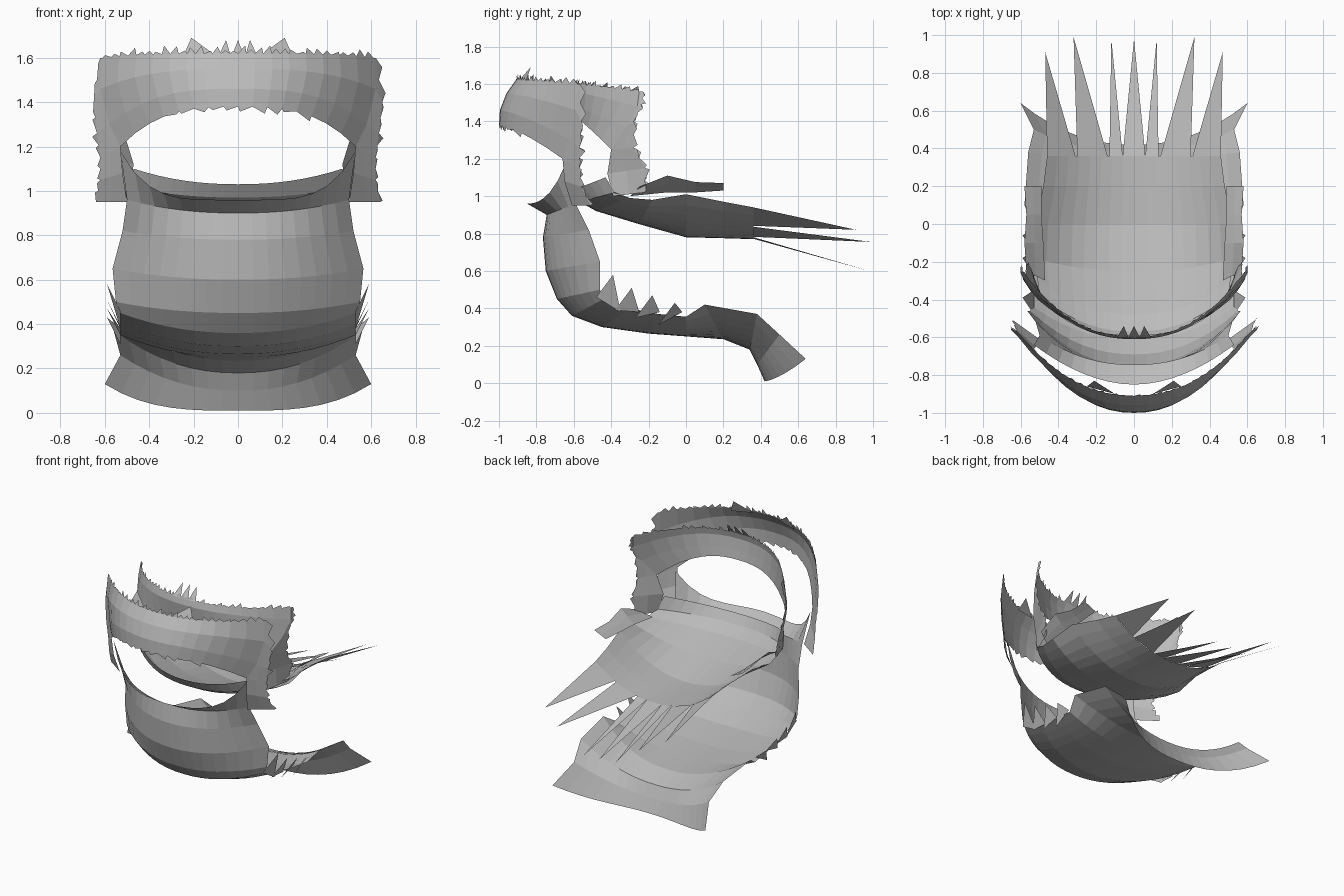
import bpy, bmesh, random
from mathutils import Vector

random.seed(4)
cube = bpy.data.objects.get("Cube")
if cube:
    bpy.data.objects.remove(cube, do_unlink=True)

grey = bpy.data.materials.new("plain_grey")
grey.use_nodes = True
COLOUR = (0.5, 0.5, 0.5, 1)
grey.diffuse_color = COLOUR
grey.node_tree.nodes["Principled BSDF"].inputs["Base Color"].default_value = COLOUR


def finish(name, bm):
    bmesh.ops.recalc_face_normals(bm, faces=bm.faces)
    mesh = bpy.data.meshes.new(name)
    bm.to_mesh(mesh)
    bm.free()
    mesh.materials.append(grey)
    bpy.context.collection.objects.link(bpy.data.objects.new(name, mesh))


def loft(bm, rows):
    """Skin a grid of faces over rows of points."""
    grid = [[bm.verts.new(p) for p in row] for row in rows]
    for a, b in zip(grid, grid[1:]):
        for i in range(len(a) - 1):
            bm.faces.new((a[i], a[i + 1], b[i + 1], b[i]))


def arc(station, y_power, z_power, n=16):
    """Symmetric cross row bending from its centre to its side points."""
    yc, zc, xe, ye, ze = station
    row = []
    for i in range(n + 1):
        u = 2 * i / n - 1
        row.append(Vector((xe * u, yc + (ye - yc) * abs(u) ** y_power,
                           zc + (ze - zc) * abs(u) ** z_power)))
    return row


def spike(bm, a, b, tip):
    bm.faces.new([bm.verts.new(p) for p in (a, b, tip)])


def fringe(bm, edge, direction, size, per_edge=1):
    """Torn edge made of small uneven triangles."""
    direction = Vector(direction)
    for a, b in zip(edge, edge[1:]):
        for j in range(per_edge):
            p, q = a.lerp(b, j / per_edge), a.lerp(b, (j + 1) / per_edge)
            tip = p.lerp(q, random.uniform(0.1, 0.9))
            spike(bm, p, q, tip + direction * size * random.uniform(0.2, 1))


def flip(points, s):
    return [Vector((p[0] * s, p[1], p[2])) for p in points]


def side_strips(name, inner, outer, direction, size):
    """Left and right strips with a torn outer edge."""
    for side, s in (("left", 1), ("right", -1)):
        bm = bmesh.new()
        a, b = flip(inner, s), flip(outer, s)
        loft(bm, [a, [p.lerp(q, 0.5) for p, q in zip(a, b)], b])
        if size:
            fringe(bm, b, (direction[0] * s, direction[1], direction[2]), size, 2)
        finish(side + "_" + name, bm)


# Chin and throat: one sheet from the flared lower lip rim to the rear flare
jaw = [(-.745, .90, .50, -.59, .96),
       (-.765, .78, .52, -.52, .82), (-.75, .60, .565, -.46, .65),
       (-.69, .45, .55, -.46, .50), (-.61, .36, .53, -.44, .45),
       (-.45, .30, .53, -.30, .40), (-.20, .265, .53, -.15, .37),
       (0, .25, .54, 0, .355), (.20, .235, .58, .10, .42),
       (.34, .18, .56, .38, .37), (.38, .10, .53, .50, .26)]
bm = bmesh.new()
loft(bm, [arc((-.85, .96, .53, -.64, 1.18), 1.9, 4.5)] + [arc(st, 2.2, 2.2) for st in jaw]
     + [arc((.42, .01, .60, .64, .13), 2.2, 3.2)])
# Spines rising from the jaw sides
for y, z in ((-.39, .58), (-.29, .51), (-.18, .47), (-.06, .43)):
    for s in (1, -1):
        spike(bm, (.53 * s, y - .09, z - .12), (.53 * s, y + .04, .38), (.59 * s, y, z))
finish("chin_and_throat", bm)

# Mouth floor: a trough separate from the lip, ending in long spikes
floor = [(-.61, 1.03, .47, -.43, 1.10), (-.57, .97, .50, -.38, 1.02),
         (-.48, .92, .51, -.30, .99),
         (-.25, .85, .53, -.18, .98), (0, .78, .52, 0, 1.01),
         (.20, .775, .48, .20, .97), (.36, .77, .46, .36, .94)]
bm = bmesh.new()
loft(bm, [arc(st, 2.2, 2.2) for st in floor])


def rear_edge(x):
    return (x, .36, .77 + .17 * abs(x / .46) ** 2.2)


spike(bm, rear_edge(-.06), rear_edge(.06), (0, .98, .60))
for x0, x1, tip in ((.06, .13, (.12, .98, .60)), (.14, .30, (.32, .99, .755)),
                    (.31, .46, (.47, .91, .82))):
    for s in (1, -1):
        spike(bm, rear_edge(x0 * s), rear_edge(x1 * s), (tip[0] * s, tip[1], tip[2]))
finish("mouth_floor", bm)

# Upper lip: outer band with a rounded mouth edge and a torn top
upper = [(-1, 1.38, .53, -.66, 1.20), (-.995, 1.46, .58, -.62, 1.30),
         (-.96, 1.55, .62, -.59, 1.46), (-.91, 1.62, .61, -.58, 1.60)]
bm = bmesh.new()
rows = [arc(st, 2.2, 3) for st in upper]
loft(bm, rows)
fringe(bm, rows[-1], (0, .2, 1), .04, 2)
fringe(bm, rows[0][3:14], (0, 0, -1), .03)
for s in (1, -1):
    spike(bm, (.10 * s, -.90, 1.61), (.25 * s, -.86, 1.60), (.21 * s, -.83, 1.69))
finish("upper_lip", bm)

# Cheeks joining the upper lip to the jaw at the mouth corners
side_strips("cheek",
            [(.61, -.58, 1.60), (.62, -.59, 1.46), (.58, -.62, 1.30),
             (.53, -.66, 1.20), (.52, -.65, 1.08), (.50, -.61, .95)],
            [(.62, -.57, 1.60), (.65, -.56, 1.40), (.635, -.57, 1.26),
             (.62, -.57, 1.15), (.62, -.56, 1.05), (.64, -.51, .95)],
            (.6, .8, 0), .04)

# Inner band behind the upper lip
inner = [(-.59, 1.42, .51, -.40, 1.25), (-.60, 1.48, .57, -.32, 1.37),
         (-.61, 1.56, .60, -.26, 1.48), (-.60, 1.60, .59, -.25, 1.56)]
bm = bmesh.new()
rows = [arc(st, 2.3, 2.6) for st in inner]
loft(bm, rows)
fringe(bm, rows[-1], (0, .3, 1), .03, 2)
for x in (-.06, 0, .06):
    spike(bm, (x - .03, -.60, 1.60), (x + .03, -.60, 1.60), (x * .9, -.54, 1.68))
finish("inner_band", bm)

# Inner cheeks joining the ends of the band to the mouth floor
side_strips("inner_cheek",
            [(.59, -.25, 1.56), (.60, -.26, 1.48), (.57, -.32, 1.37),
             (.51, -.40, 1.25), (.47, -.42, 1.12), (.49, -.39, 1.0)],
            [(.59, -.23, 1.56), (.60, -.24, 1.49), (.59, -.28, 1.40),
             (.57, -.28, 1.26), (.57, -.22, 1.15), (.55, -.22, 1.02)],
            (.2, 1, 0), .03)

# Thin flaps trailing beside the mouth floor
side_strips("rear_flap",
            [(.47, -.30, 1.0), (.48, -.10, 1.02), (.49, .05, 1.02), (.49, .20, 1.03)],
            [(.57, -.25, 1.05), (.58, -.10, 1.11), (.57, .05, 1.075), (.58, .20, 1.07)],
            (1, 0, 0), 0)
